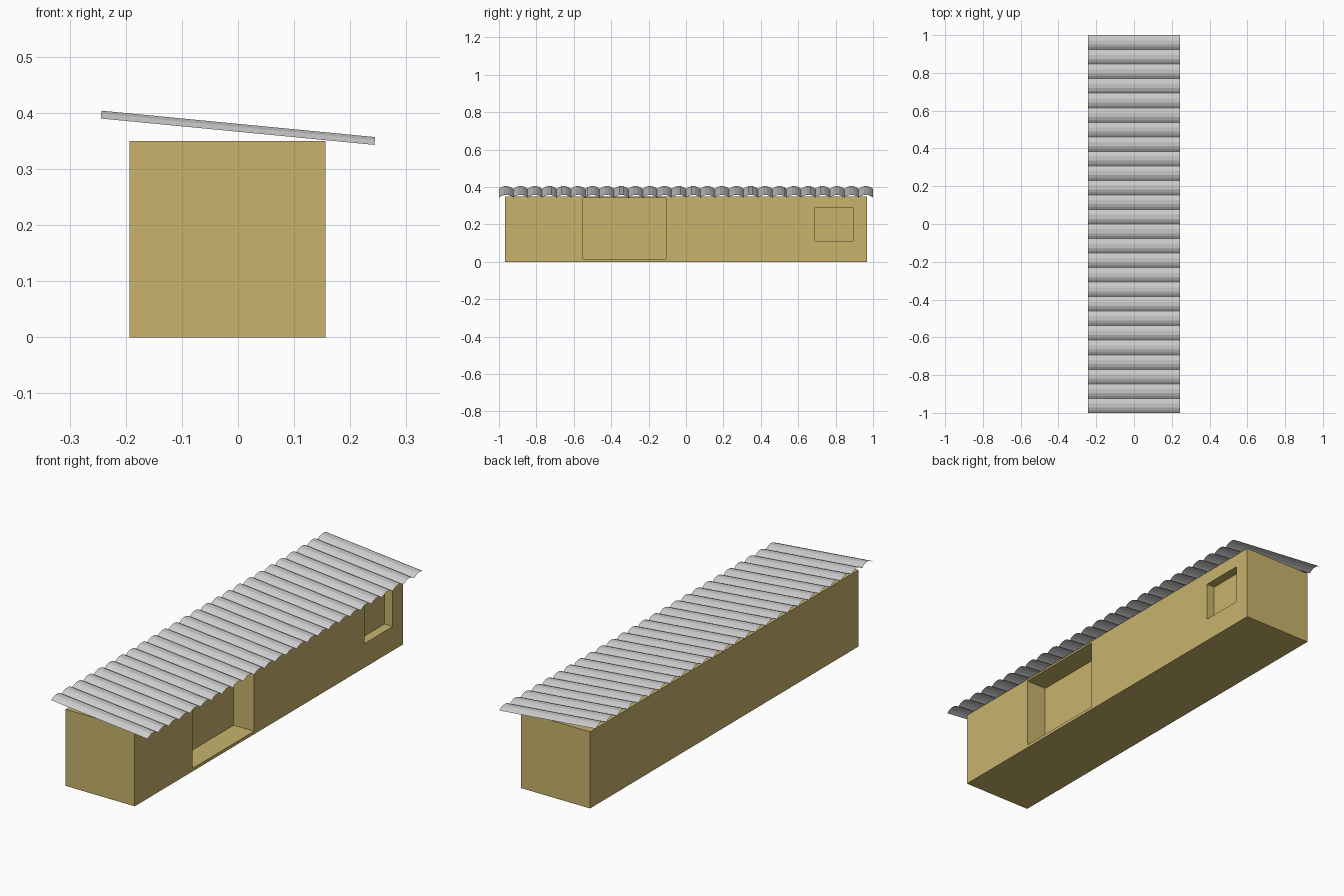
import bpy, bmesh, math
from mathutils import Matrix

if "Cube" in bpy.data.objects:
    bpy.data.objects.remove(bpy.data.objects["Cube"])


def make_object(name, bm):
    mesh = bpy.data.meshes.new(name)
    bm.to_mesh(mesh)
    bm.free()
    obj = bpy.data.objects.new(name, mesh)
    bpy.context.collection.objects.link(obj)
    return obj


def box(name, x, y, z):
    bm = bmesh.new()
    bmesh.ops.create_cube(bm, size=1)
    for v in bm.verts:
        for i, (lo, hi) in enumerate((x, y, z)):
            v.co[i] = lo if v.co[i] < 0 else hi
    return make_object(name, bm)


# Plain walled block with a doorway and a window recessed into the right side
wall_x = 0.156
walls = box("walls", (-0.193, wall_x), (-0.968, 0.968), (0, 0.35))
openings = [
    ("doorway_cutter", 0.103, (-0.55, -0.107), (0.014, 0.341)),
    ("window_cutter", 0.042, (0.69, 0.894), (0.11, 0.289)),
]
for name, depth, y, z in openings:
    cutter = box(name, (wall_x - depth, wall_x + 0.1), y, z)
    cutter.hide_render = True
    cutter.hide_set(True)
    mod = walls.modifiers.new(name, 'BOOLEAN')
    mod.operation = 'DIFFERENCE'
    mod.solver = 'EXACT'
    mod.object = cutter

sand = bpy.data.materials.new("sand_plaster")
sand.diffuse_color = (0.58, 0.45, 0.15, 1)
sand.use_nodes = True
sand.node_tree.nodes["Principled BSDF"].inputs["Base Color"].default_value = sand.diffuse_color
walls.data.materials.append(sand)

# Corrugated sheet roof: one arch profile repeated along y, sloping down to +x
RIDGES, LENGTH, RISE = 26, 0.49, 0.014
pitch = 2 / RIDGES
arch = [(0, 0), (0.17, 0.62), (0.36, 1), (0.64, 1), (0.83, 0.62)]
profile = [(-1 + (i + t) * pitch, h * RISE) for i in range(RIDGES) for t, h in arch]
profile.append((1, 0))

bm = bmesh.new()
rows = [[bm.verts.new((sx * LENGTH / 2, y, z)) for sx in (-1, 1)] for y, z in profile]
for a, b in zip(rows, rows[1:]):
    bm.faces.new((a[0], a[1], b[1], b[0]))
tilt = Matrix.Rotation(math.radians(5.5), 4, 'Y')
bmesh.ops.transform(bm, verts=bm.verts, matrix=Matrix.Translation((-0.0007, 0, 0.3665)) @ tilt)
make_object("corrugated_roof", bm)
